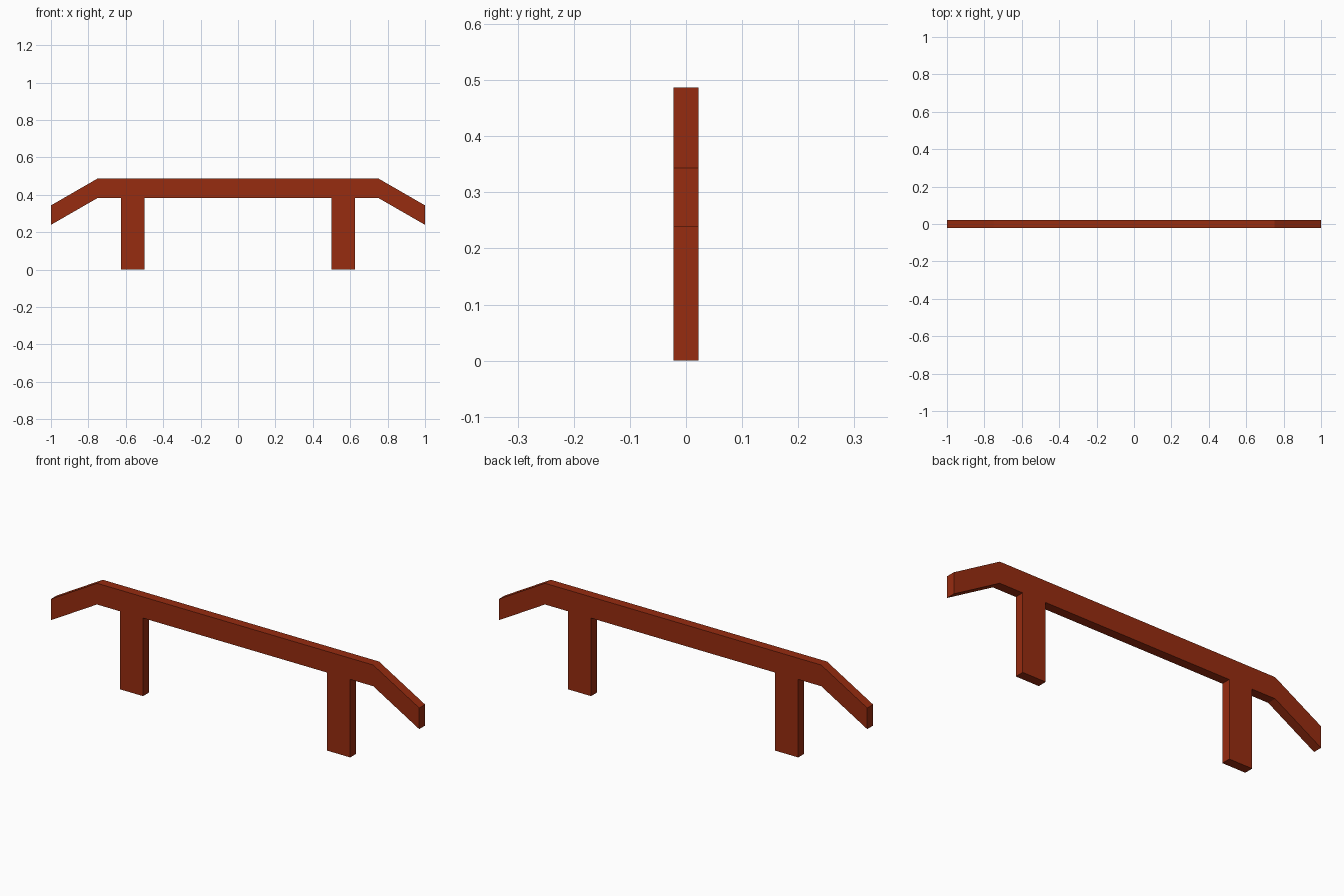
import bpy, bmesh

if "Cube" in bpy.data.objects:
    bpy.data.objects.remove(bpy.data.objects["Cube"])

# Painted red-brown material
paint = bpy.data.materials.new("rust red paint")
paint.diffuse_color = (0.31, 0.025, 0.005, 1)
paint.use_nodes = True
paint.node_tree.nodes["Principled BSDF"].inputs["Base Color"].default_value = paint.diffuse_color

HALF_DEPTH = 0.0225

# Right half of the outline: rail top, sloped end, underside and leg
half = [(0.75, 0.487), (1.0, 0.343), (1.0, 0.239), (0.75, 0.383),
        (0.625, 0.383), (0.625, 0.0), (0.50, 0.0), (0.50, 0.383)]
outline = half + [(-x, z) for x, z in reversed(half)]

# Barrier rail with both legs, cut as one flat plank
bm = bmesh.new()
front = bm.faces.new([bm.verts.new((x, -HALF_DEPTH, z)) for x, z in outline])
extruded = bmesh.ops.extrude_face_region(bm, geom=[front], use_keep_orig=True)
back = [v for v in extruded["geom"] if isinstance(v, bmesh.types.BMVert)]
bmesh.ops.translate(bm, verts=back, vec=(0, 2 * HALF_DEPTH, 0))
bmesh.ops.recalc_face_normals(bm, faces=bm.faces)

mesh = bpy.data.meshes.new("rail_with_legs")
bm.to_mesh(mesh)
bm.free()
mesh.materials.append(paint)
rail = bpy.data.objects.new("rail_with_legs", mesh)
bpy.context.collection.objects.link(rail)
